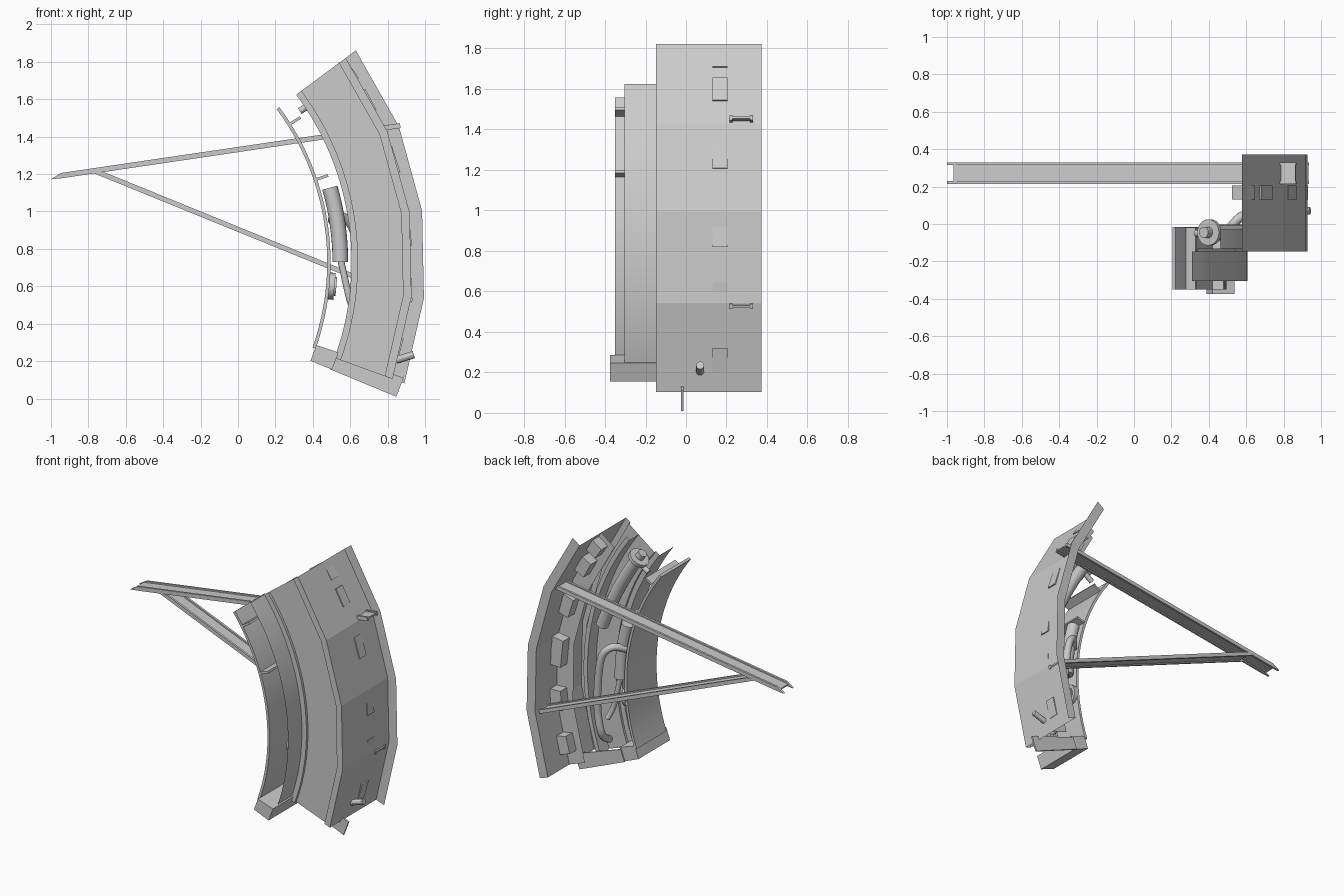
import bpy, bmesh
from math import sin, cos, radians, pi
from mathutils import Vector

if "Cube" in bpy.data.objects:
    bpy.data.objects.remove(bpy.data.objects["Cube"])

CX, CZ = -0.893, 0.73          # centre of the arc
TOP, BOT = 36.6, -20.0         # arc limits in degrees


def polar(r, a, y):
    return Vector((CX + r * cos(radians(a)), y, CZ + r * sin(radians(a))))


def faceted(r, a, y, segs=4):
    """Point on a 4-segment chord version of the arc."""
    t = (a - BOT) / (TOP - BOT) * segs
    i = min(int(t), segs - 1)
    step = (TOP - BOT) / segs
    p, q = polar(r, BOT + i * step, y), polar(r, BOT + (i + 1) * step, y)
    return p.lerp(q, t - i)


def finish(name, bm, smooth=False):
    bmesh.ops.recalc_face_normals(bm, faces=bm.faces)
    me = bpy.data.meshes.new(name)
    bm.to_mesh(me)
    bm.free()
    ob = bpy.data.objects.new(name, me)
    bpy.context.collection.objects.link(ob)
    if smooth:
        bpy.ops.object.select_all(action='DESELECT')
        ob.select_set(True)
        bpy.context.view_layer.objects.active = ob
        bpy.ops.object.shade_smooth_by_angle(angle=radians(30))
    return ob


def sweep(name, profile, a0=BOT, a1=TOP, n=16, closed=False, smooth=False):
    """Sweep (radius, y, is_faceted) points around the arc centre."""
    bm = bmesh.new()
    rows = []
    for k in range(n + 1):
        a = a0 + (a1 - a0) * k / n
        rows.append([bm.verts.new((faceted if f else polar)(r, a, y)) for r, y, f in profile])
    m = len(profile)
    for s, t in zip(rows, rows[1:]):
        for j in range(m if closed else m - 1):
            k = (j + 1) % m
            bm.faces.new((s[j], s[k], t[k], t[j]))
    if closed:
        bm.faces.new(rows[0])
        bm.faces.new(rows[-1])
    return finish(name, bm, smooth)


def block(name, r0, r1, y0, y1, a0, a1, n=1, smooth=False):
    return sweep(name, [(r0, y0, 0), (r1, y0, 0), (r1, y1, 0), (r0, y1, 0)], a0, a1, n, True, smooth)


def tube(name, points, radius, sides=16):
    """Round tube through the points, with flat ends."""
    bm = bmesh.new()
    rings = []
    for i, p in enumerate(points):
        d = (points[min(i + 1, len(points) - 1)] - points[max(i - 1, 0)]).normalized()
        u = d.cross(Vector((0, 1, 0)))
        u = u.normalized() if u.length > 0.05 else Vector((1, 0, 0))
        v = d.cross(u)
        rings.append([bm.verts.new(p + radius * (u * cos(2 * pi * k / sides) + v * sin(2 * pi * k / sides)))
                      for k in range(sides)])
    for s, t in zip(rings, rings[1:]):
        for k in range(sides):
            bm.faces.new((s[k], s[(k + 1) % sides], t[(k + 1) % sides], t[k]))
    bm.faces.new(rings[0])
    bm.faces.new(rings[-1])
    return finish(name, bm, True)


def spline(pts, n=6):
    """Catmull-Rom points through a short path."""
    P = [Vector(p) for p in pts]
    P = [P[0]] + P + [P[-1]]
    out = []
    for a, b, c, d in zip(P, P[1:], P[2:], P[3:]):
        for k in range(n):
            t = k / n
            out.append(0.5 * (2 * b + (c - a) * t + (2 * a - 5 * b + 4 * c - d) * t * t
                              + (3 * b - a - 3 * c + d) * t ** 3))
    return out + [P[-1]]


def beam(name, outline, web_outline):
    """H-section beam: two side flanges and a thin web, from xz outlines."""
    bm = bmesh.new()
    for shape, y0, y1 in ((outline, 0.215, 0.23), (outline, 0.315, 0.33), (web_outline, 0.23, 0.315)):
        a = [bm.verts.new((x, y0, z)) for x, z in shape]
        b = [bm.verts.new((x, y1, z)) for x, z in shape]
        bm.faces.new(a)
        bm.faces.new(b)
        for i in range(len(a)):
            j = (i + 1) % len(a)
            bm.faces.new((a[i], a[j], b[j], b[i]))
    return finish(name, bm)


# front collar: smooth thin band
sweep("front_collar", [(1.5, -0.305, 0), (1.5, -0.148, 0)], n=24, smooth=True)
# stepped front plate, smooth inside edge and faceted outside edge
sweep("front_plate", [(1.5, -0.148, 0), (1.535, -0.148, 0), (1.535, -0.13, 0),
                      (1.785, -0.13, 1), (1.785, -0.148, 1), (1.83, -0.148, 1)], n=24)
# faceted outer shell with upright back flange
sweep("outer_shell", [(1.83, -0.148, 1), (1.83, 0.372, 1), (1.897, 0.372, 1)], n=4)
# rib standing inside the shell
sweep("inner_rib", [(1.70, 0.13, 1), (1.83, 0.13, 1)], n=4)
# inside lip behind the front plate
sweep("rear_lip", [(1.69, -0.13, 0), (1.69, -0.03, 0), (1.72, -0.03, 0)], n=24, smooth=True)

# equipment boxes along the rib
for i, (a, half) in enumerate([(34, 1.5), (28.5, 2), (17.5, 2.3), (6, 3.2), (-5, 2.3), (-15, 2)]):
    block(f"equipment_box_{i + 1}", 1.74, 1.825, 0.132, 0.205, a - half, a + half)

# inner curved wall with its shelves and foot
block("inner_wall", 1.37, 1.388, -0.35, -0.015, -19.5, 36.6, 24, True)
for i, a in enumerate((32.2, 18.6)):
    block(f"wall_shelf_{i + 1}", 1.385, 1.45, -0.35, -0.02, a - 0.3, a + 0.3)
block("wall_foot", 1.385, 1.51, -0.375, -0.02, -22.4, -18.7)
block("bottom_bar", 1.5, 1.883, -0.024, -0.012, -22.5, -19.2)

# canister, upper hose and lower hose
tube("canister", [polar(1.44, 16 - k * 2, -0.05) for k in range(9)], 0.042)
tube("canister_pipe", spline([(0.545, -0.05, 0.76), (0.60, -0.05, 0.52), (0.64, -0.03, 0.42)]), 0.018)
tube("upper_hose", [polar(1.575 + 0.0012 * k * k * 0.3, 34 - k * 2, -0.045) for k in range(12)], 0.042)
tube("hose_collar", [polar(1.572, 34, -0.045), polar(1.572, 34.9, -0.045)], 0.07, 24)
tube("hose_cap", [polar(1.572, 34.9, -0.045), polar(1.572, 36.4, -0.045)], 0.03)
tube("hose_stub", [polar(1.58, 33.4, -0.05), polar(1.465, 33.4, -0.05)], 0.018)
tube("lower_hose", spline([(0.50, -0.04, 0.95), (0.56, 0.03, 0.97), (0.62, 0.06, 0.90), (0.65, 0.06, 0.72),
                           (0.66, 0.05, 0.50), (0.64, 0.03, 0.33), (0.66, -0.08, 0.25)]), 0.025)

# round port on the inner wall and peg through the shell
tube("wall_port", [polar(1.383, -5.3, -0.08), polar(1.415, -5.3, -0.08)], 0.072, 24)
tube("wall_port_rim", [polar(1.41, -5.3, -0.08), polar(1.425, -5.3, -0.08)], 0.05, 24)
tube("shell_peg", [Vector((0.845, 0.07, 0.205)), Vector((0.94, 0.07, 0.235))], 0.02, 12)

# support beams: long arm with pointed tip and a diagonal brace
beam("upper_arm", [(-1.0, 1.172), (-0.94, 1.178), (0.87, 1.446), (0.865, 1.472), (-0.945, 1.206)],
     [(-0.965, 1.183), (0.865, 1.454), (0.863, 1.464), (-0.965, 1.193)])
beam("lower_brace", [(-0.775, 1.206), (0.93, 0.512), (0.935, 0.538), (-0.71, 1.208)],
     [(-0.74, 1.2), (0.93, 0.52), (0.933, 0.53), (-0.73, 1.206)])
